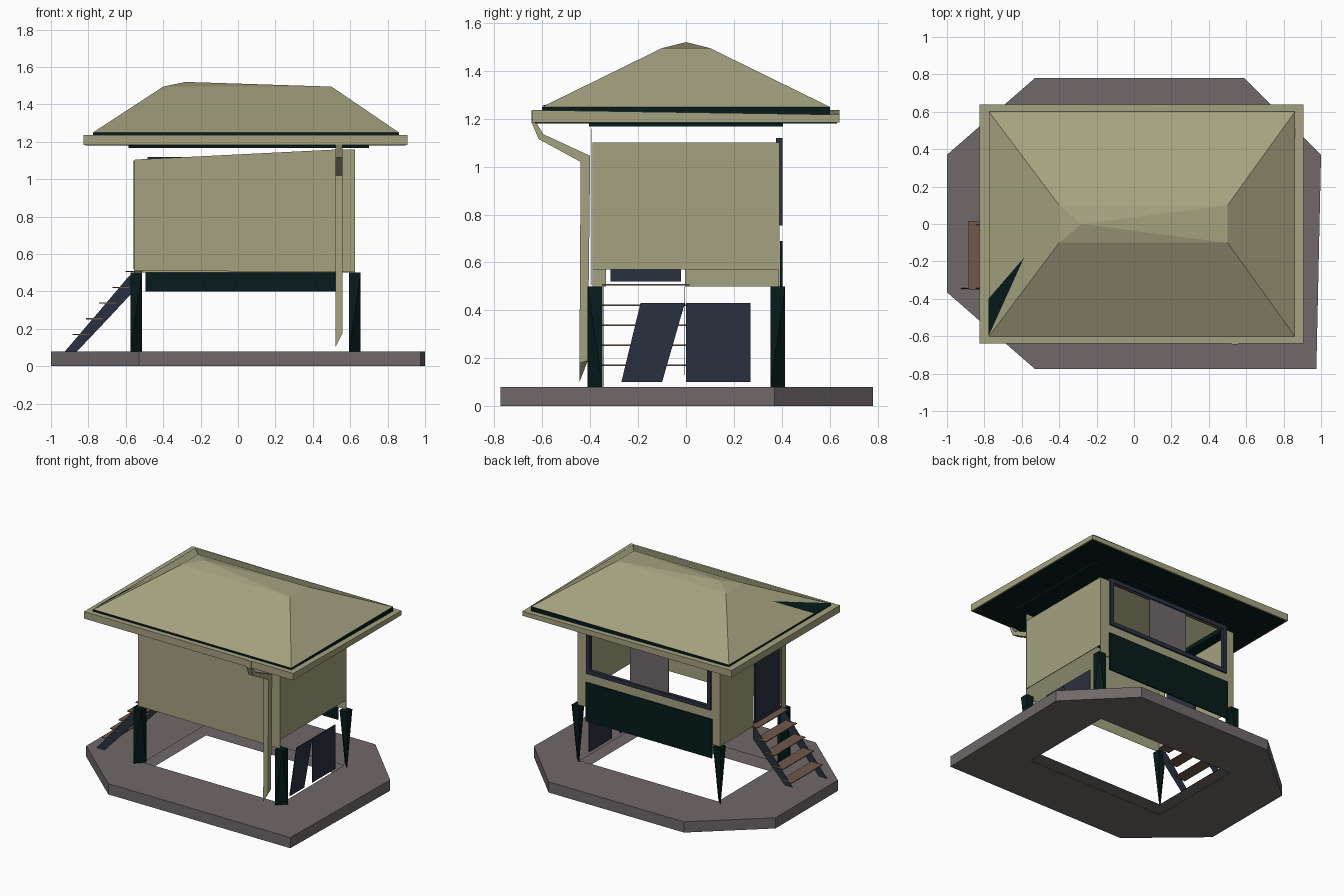
import bpy, bmesh
from mathutils import Vector

cube = bpy.data.objects.get("Cube")
if cube:
    bpy.data.objects.remove(cube, do_unlink=True)


def material(name, r, g, b):
    m = bpy.data.materials.new(name)
    m.use_nodes = True
    m.diffuse_color = (r, g, b, 1)
    m.node_tree.nodes["Principled BSDF"].inputs["Base Color"].default_value = (r, g, b, 1)
    return m


TAN = material("khaki_paint", .375, .365, .215)
GREEN = material("dark_green", .002, .011, .011)
NAVY = material("dark_slate_blue", .023, .03, .05)
GREY = material("concrete_grey", .16, .14, .142)
BROWN = material("timber_brown", .165, .1, .068)


def finish(name, bm, mat):
    bmesh.ops.recalc_face_normals(bm, faces=bm.faces)
    me = bpy.data.meshes.new(name)
    bm.to_mesh(me)
    bm.free()
    me.materials.append(mat)
    ob = bpy.data.objects.new(name, me)
    bpy.context.collection.objects.link(ob)
    return ob


def box(name, x, y, z, mat):
    """Box from three (low, high) ranges."""
    bm = bmesh.new()
    bmesh.ops.create_cube(bm, size=1)
    for v in bm.verts:
        v.co = [r[0] if c < 0 else r[1] for c, r in zip(v.co, (x, y, z))]
    return finish(name, bm, mat)


def prism(name, outline, axis, low, high, mat):
    """Extrude a flat outline along one axis."""
    bm = bmesh.new()

    def place(p, h):
        c = list(p)
        c.insert(axis, h)
        return c
    face = bm.faces.new([bm.verts.new(place(p, low)) for p in outline])
    ext = bmesh.ops.extrude_face_region(bm, geom=[face])
    shift = Vector(place((0, 0), high - low))
    bmesh.ops.translate(bm, vec=shift, verts=[g for g in ext["geom"] if isinstance(g, bmesh.types.BMVert)])
    return finish(name, bm, mat)


def ring(name, outer, inner, axis, low, high, mat, lined=True):
    """Plate with a hole; the hole's sides are left open unless lined."""
    bm = bmesh.new()
    for h in (low, high):
        edges = []
        for loop in (outer, inner):
            vs = []
            for p in loop:
                c = list(p)
                c.insert(axis, h)
                vs.append(bm.verts.new(c))
            edges += [bm.edges.new((vs[i - 1], vs[i])) for i in range(len(vs))]
        bmesh.ops.triangle_fill(bm, edges=edges, use_beauty=True)
    bm.verts.ensure_lookup_table()
    half = len(outer) + len(inner)
    loops = [(0, len(outer))] + ([(len(outer), len(inner))] if lined else [])
    for start, n in loops:
        for i in range(n):
            a, b = start + i, start + (i + 1) % n
            bm.faces.new([bm.verts[k] for k in (a, b, b + half, a + half)])
    return finish(name, bm, mat)


def rect(a, b):
    return [(a[0], b[0]), (a[1], b[0]), (a[1], b[1]), (a[0], b[1])]


# Ground slab with an open middle
slab = [(-.53, .78), (.59, .78), (1, .37), (.975, -.775), (-.53, -.775), (-1, -.365), (-1, .37)]
ring("ground_slab", slab, rect((-.53, .61), (-.36, .38)), 2, 0, .08, GREY, lined=False)


# Corner posts: square on top, pinched to a diagonal edge at the foot
def post(name, cx, cy, slant):
    r = .031
    bm = bmesh.new()
    top = [bm.verts.new((cx + sx * r, cy + sy * r, .5)) for sx, sy in ((-1, -1), (1, -1), (1, 1), (-1, 1))]
    foot = [bm.verts.new((cx + s * r, cy + s * slant * r, .08)) for s in (-1, 1)]
    bmesh.ops.convex_hull(bm, input=top + foot)
    finish(name, bm, GREEN)


for side, cx in (("right", -.545), ("left", .625)):
    post("front_post_" + side, cx, -.38, 1)
    post("back_post_" + side, cx, .383, -1)

# Cabin walls
prism("front_wall", [(-.55, .51), (.625, .505), (.625, 1.16), (.55, 1.16), (-.55, 1.105)], 1, -.394, -.393, TAN)
box("left_wall", (.62, .625), (-.39, .39), (.57, 1.1), TAN)
door_y = (-.335, -.005)
box("right_wall_back", (-.555, -.55), (door_y[1], .39), (.5, 1.1), TAN)
box("right_wall_front", (-.555, -.55), (-.39, door_y[0]), (.5, 1.1), TAN)
box("door", (-.56, -.55), (-.315, -.02), (.52, 1.1), NAVY)

# Back wall with wide window
ring("back_wall", rect((-.55, .625), (.5, 1.1)), rect((-.47, .53), (.77, 1.09)), 1, .384, .39, TAN)
ring("window_frame", rect((-.485, .545), (.755, 1.12)), rect((-.455, .515), (.785, 1.09)), 1, .375, .402, NAVY)
box("window_pane", (-.13, .19), (.385, .392), (.785, 1.09), GREY)
box("back_panel", (-.495, .55), (.393, .402), (.4, .69), GREEN)

# Roof: open hipped shell with a fan of facets round the peak
eave = 1.25
bm = bmesh.new()
base = [bm.verts.new((x, y, eave)) for x, y in rect((-.775, .86), (-.6, .6))]
crown = [bm.verts.new((x, y, 1.495)) for x, y in rect((-.4, .5), (-.1, .1))]
peak = bm.verts.new((-.28, 0, 1.52))
for i in range(4):
    j = (i + 1) % 4
    bm.faces.new((base[i], base[j], crown[j], crown[i]))
    bm.faces.new((crown[i], crown[j], peak))
finish("hipped_roof", bm, TAN)

# Bare patch on the roof slope
bm = bmesh.new()
slope = (1.495 - eave) / (.775 - .4)
patch = [(-.775, -.6), (-.775, -.4), (-.585, -.18)]
bm.faces.new([bm.verts.new((x - .003, y, eave + .004 + (x + .775) * slope)) for x, y in patch])
finish("roof_patch", bm, GREEN)

# Eaves: the fascia sags at one back corner, and the soffit is open above the cabin
opening = rect((-.55, .5), (-.39, .27))
fascia = ring("fascia", rect((-.825, .905), (-.64, .64)), rect((-.772, .857), (-.597, .597)), 2, 1.184, 1.236, TAN)
for v in fascia.data.vertices:
    if v.co.x > .8 and v.co.y > 0 and v.co.z > 1.2:
        v.co.z = 1.217
ring("roof_underlay", rect((-.776, .862), (-.602, .602)), rect((-.75, .835), (-.575, .575)), 2, 1.2, eave, GREEN)
ring("soffit", rect((-.815, .895), (-.63, .63)), opening, 2, 1.181, 1.2, GREEN)
ring("wall_plate", rect((-.585, .7), (-.405, .405)), opening, 2, 1.168, 1.181, GREEN)

# Downpipe, cut to a slant at the foot
pipe = [(-.445, .1), (-.41, .19), (-.4, 1.045), (-.595, 1.135), (-.635, 1.2), (-.635, 1.235),
        (-.645, 1.235), (-.645, 1.185), (-.615, 1.115), (-.44, 1.02)]
downpipe = prism("downpipe", pipe, 0, .52, .56, TAN)
for v in downpipe.data.vertices:
    if v.co.z < .15 and v.co.x > .54:
        v.co.z = .18

# Boards under the cabin
prism("leaning_board", [(-.27, .1), (-.1, .1), (-.005, .43), (-.19, .43)], 0, .613, .618, NAVY)
box("upright_board", (.613, .618), (0, .27), (.1, .43), NAVY)

# Stairs
upper = [(-.68, .27), (-.55, .41), (-.55, .5), (-.585, .48), (-.72, .32)]
for side, y, foot in (("front", -.345, [(-.925, .08), (-.86, .08)]), ("back", -.005, [(-.88, .13), (-.815, .13)])):
    prism("stair_string_" + side, foot + upper, 1, y - .0015, y + .0015, NAVY)
for i in range(5):
    x, z = -.885 + .071 * i, .167 + .084 * i
    box("tread_%d" % (i + 1), (x, x + .09), (-.35, .015), (z, z + .006), BROWN)
